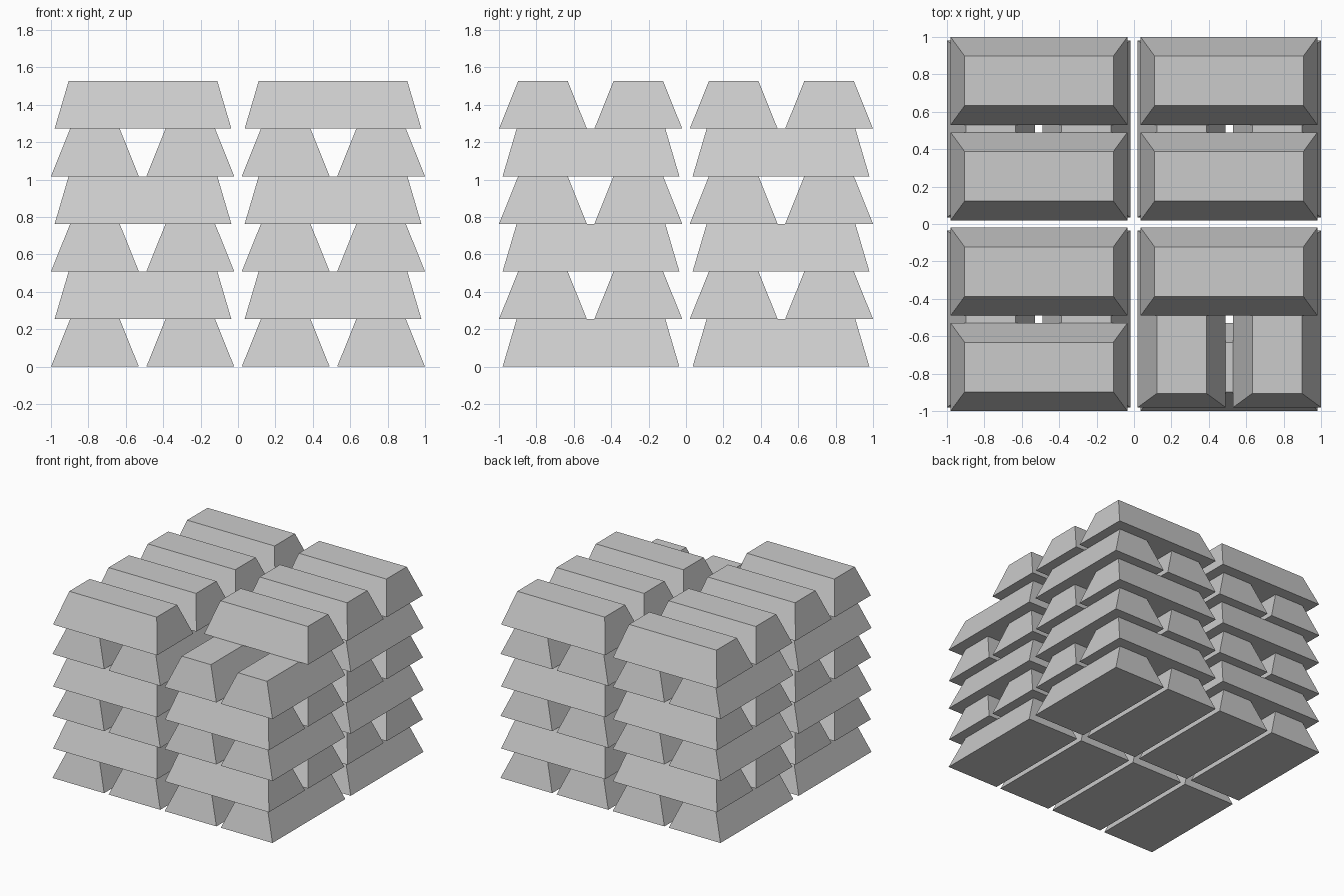
import bpy, bmesh
from mathutils import Matrix

if "Cube" in bpy.data.objects:
    bpy.data.objects.remove(bpy.data.objects["Cube"])

H = 0.2545                      # bar height and layer pitch
BASE = (0.47, 0.945)            # bottom width, length
TOP = (0.265, 0.795)            # top width, length
ROWS = (-0.765, -0.255, 0.255, 0.765)
ENDS = (-0.508, 0.508)


# one tapered ingot: a cube with its top face drawn in
def make_bar_mesh():
    bm = bmesh.new()
    bmesh.ops.create_cube(bm, size=1)
    for v in bm.verts:
        w, l = TOP if v.co.z > 0 else BASE
        v.co.x *= w
        v.co.y *= l
        v.co.z = (v.co.z + 0.5) * H
    mesh = bpy.data.meshes.new("bar")
    bm.to_mesh(mesh)
    bm.free()
    return mesh


bar = make_bar_mesh()
turned_bar = bar.copy()
turned_bar.transform(Matrix.Rotation(1.5707963, 4, 'Z'))

# six layers, alternating direction
for layer in range(6):
    across = layer % 2 == 1
    for i, row in enumerate(ROWS):
        for j, end in enumerate(ENDS):
            # the front right bar of the top layer is missing
            if layer == 5 and i == 0 and j == 1:
                continue
            ob = bpy.data.objects.new(f"bar_layer{layer + 1}_{i + 1}_{j + 1}",
                                      turned_bar if across else bar)
            ob.location = (end, row, layer * H) if across else (row, end, layer * H)
            bpy.context.collection.objects.link(ob)
